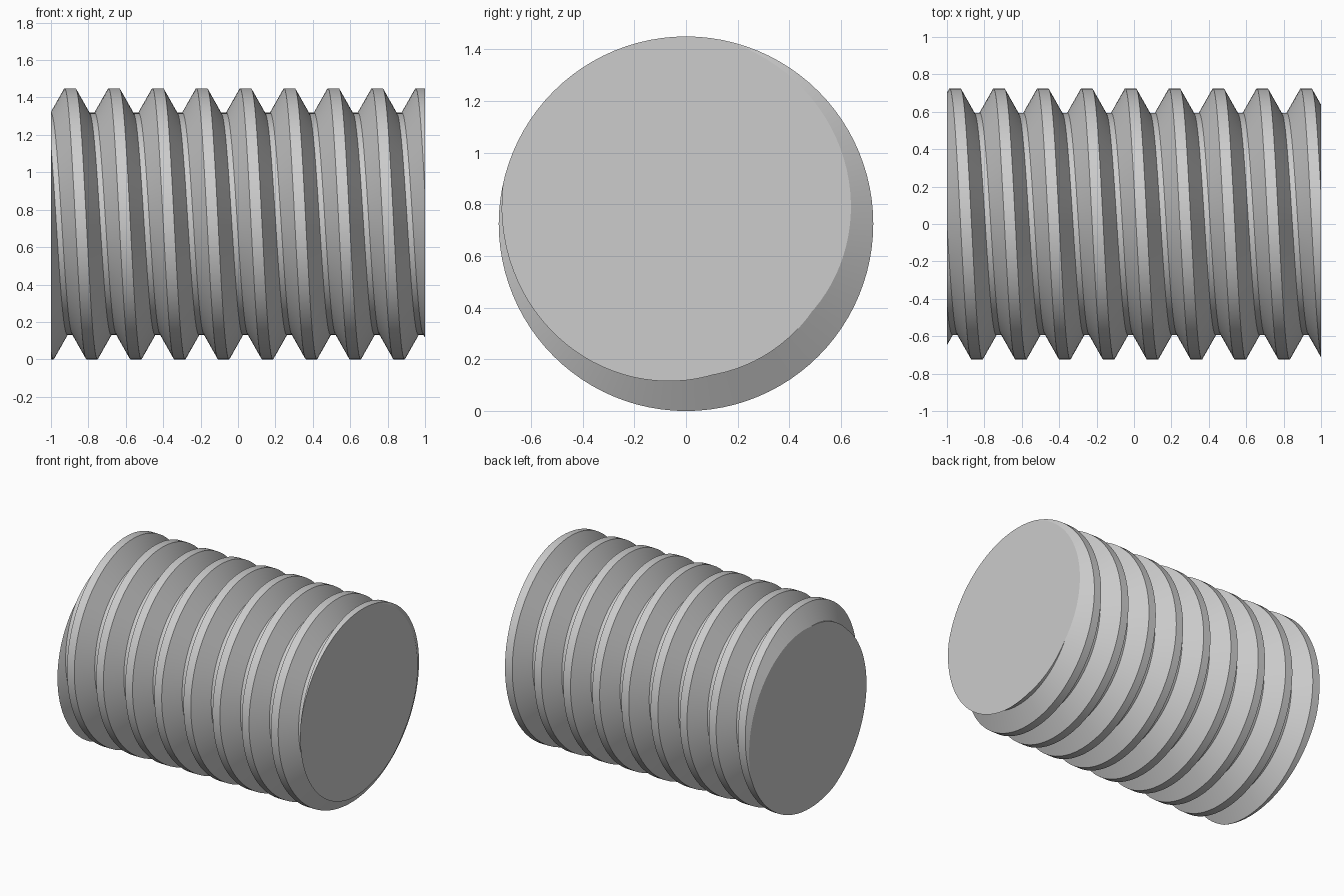
import bpy, bmesh, math

cube = bpy.data.objects.get("Cube")
if cube:
    bpy.data.objects.remove(cube, do_unlink=True)

# Thread dimensions
CREST_R, ROOT_R = 0.7245, 0.594
PITCH = 0.2346
CREST_FLAT, ROOT_FLAT = PITCH / 4, PITCH / 8
CREST_X = -0.898          # crest position along the top
HALF_LENGTH = 1.0
SEGMENTS = 96
FIRST_TURN, LAST_TURN = -3, 11

# One pitch of the thread profile: (offset along axis, radius)
profile = [
    (-CREST_FLAT / 2, CREST_R),
    (CREST_FLAT / 2, CREST_R),
    ((PITCH - ROOT_FLAT) / 2, ROOT_R),
    ((PITCH + ROOT_FLAT) / 2, ROOT_R),
]

# Sweep the profile along a helix longer than the rod
bm = bmesh.new()
rows = []
for i in range(FIRST_TURN * SEGMENTS, LAST_TURN * SEGMENTS + 1):
    turn = i / SEGMENTS
    a = turn * math.tau
    rows.append([
        bm.verts.new((CREST_X + PITCH * turn + dx,
                      -r * math.sin(a), CREST_R + r * math.cos(a)))
        for dx, r in profile
    ])

for i in range(len(rows) - 1):
    here, ahead = rows[i], rows[i + 1]
    for j in range(len(profile) - 1):
        bm.faces.new((here[j], here[j + 1], ahead[j + 1], ahead[j]))
    # Join each root to the start of the following turn
    k = i + SEGMENTS
    if k + 1 < len(rows):
        bm.faces.new((here[-1], rows[k][0], rows[k + 1][0], ahead[-1]))

# Cut both ends square and cap them
for side in (-1, 1):
    cut = bmesh.ops.bisect_plane(
        bm, geom=bm.verts[:] + bm.edges[:] + bm.faces[:], dist=1e-6,
        plane_co=(side * HALF_LENGTH, 0, 0), plane_no=(side, 0, 0),
        clear_outer=True)
    rim = [e for e in cut["geom_cut"]
           if isinstance(e, bmesh.types.BMEdge) and e.is_boundary]
    bmesh.ops.holes_fill(bm, edges=rim, sides=0)
bmesh.ops.recalc_face_normals(bm, faces=bm.faces)

mesh = bpy.data.meshes.new("threaded_rod")
bm.to_mesh(mesh)
bm.free()
rod = bpy.data.objects.new("threaded_rod", mesh)
bpy.context.collection.objects.link(rod)

# Plain grey metal
grey = bpy.data.materials.new("light_grey")
grey.use_nodes = True
colour = (0.604, 0.604, 0.604, 1)
grey.diffuse_color = colour
grey.node_tree.nodes["Principled BSDF"].inputs["Base Color"].default_value = colour
mesh.materials.append(grey)

# Smooth round the rod, sharp along the thread edges
bpy.ops.object.select_all(action="DESELECT")
rod.select_set(True)
bpy.context.view_layer.objects.active = rod
bpy.ops.object.shade_smooth_by_angle(angle=math.radians(25))
